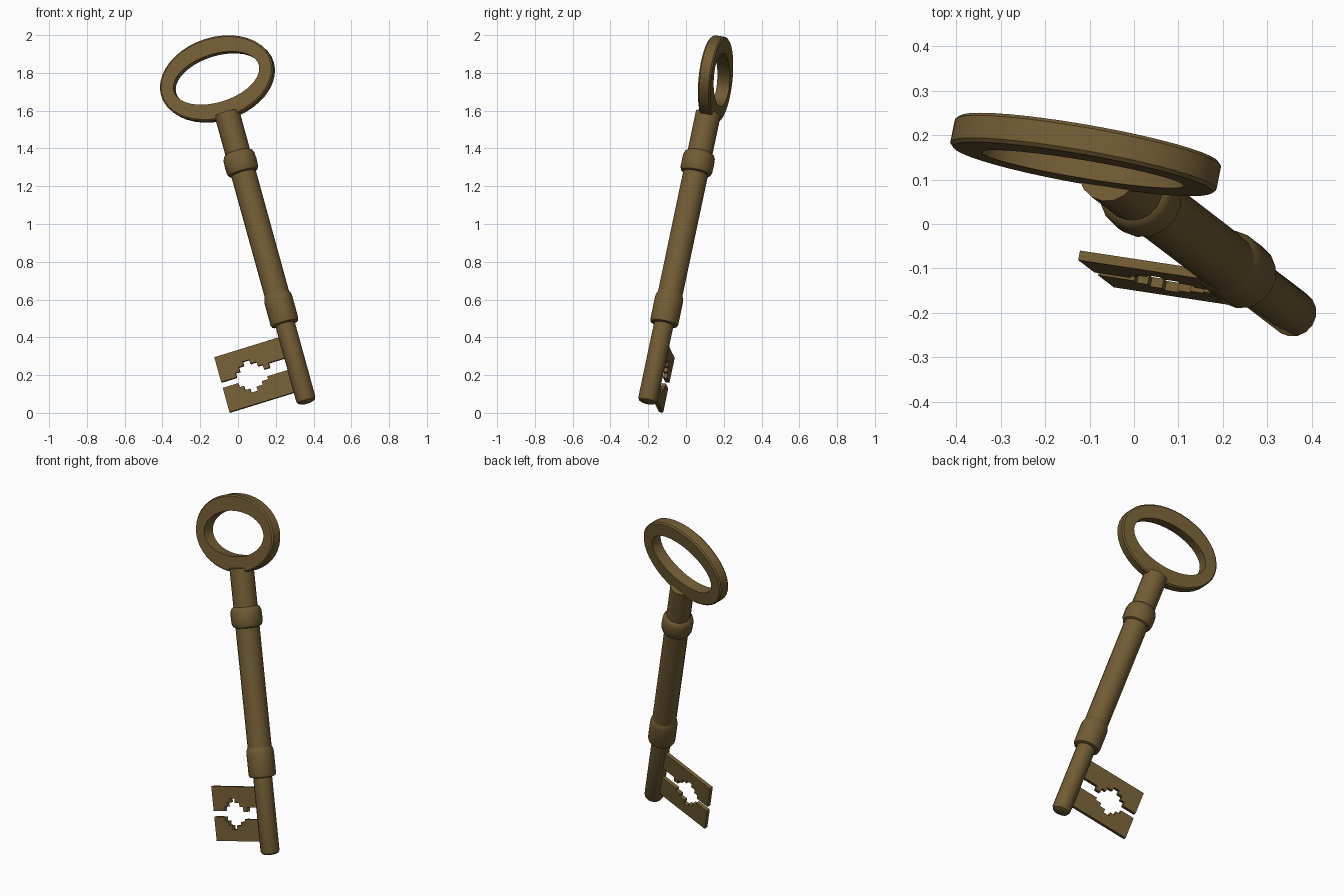
import bpy, bmesh, math
from mathutils import Matrix, Vector

if "Cube" in bpy.data.objects:
    bpy.data.objects.remove(bpy.data.objects["Cube"])

# Key frame: local x = width, local y = into the back, local z = along the shaft
AXIS = Vector((-0.276, 0.211, 1.0)).normalized()
WIDE = Vector((1.0, -0.152, 0.308))
WIDE = (WIDE - AXIS * WIDE.dot(AXIS)).normalized()
BACK = AXIS.cross(WIDE)
TIP = Vector((0.364, -0.205, 0.055))
FRAME = Matrix((WIDE, BACK, AXIS)).transposed().to_4x4()
FRAME.translation = TIP

brass = bpy.data.materials.new("aged_brass")
brass.diffuse_color = (0.165, 0.106, 0.034, 1)
brass.use_nodes = True
brass.node_tree.nodes["Principled BSDF"].inputs["Base Color"].default_value = brass.diffuse_color


def finish(name, bm, smooth=True):
    bmesh.ops.recalc_face_normals(bm, faces=bm.faces)
    me = bpy.data.meshes.new(name)
    bm.to_mesh(me)
    bm.free()
    me.materials.append(brass)
    ob = bpy.data.objects.new(name, me)
    bpy.context.collection.objects.link(ob)
    ob.matrix_world = FRAME
    if smooth:
        bpy.ops.object.select_all(action='DESELECT')
        ob.select_set(True)
        bpy.context.view_layer.objects.active = ob
        bpy.ops.object.shade_smooth_by_angle(angle=math.radians(35))
    return ob


def lathe(name, profile, sides=16):
    """Closed turned part from (radius, height) points."""
    bm = bmesh.new()
    rings = []
    for r, h in profile:
        rings.append([bm.verts.new((r * math.cos(2 * math.pi * i / sides),
                                    r * math.sin(2 * math.pi * i / sides), h))
                      for i in range(sides)])
    for a, b in zip(rings, rings[1:]):
        for i in range(sides):
            j = (i + 1) % sides
            bm.faces.new((a[i], a[j], b[j], b[i]))
    bm.faces.new(rings[0])
    bm.faces.new(rings[-1])
    return finish(name, bm)


def plate(name, outline, thick):
    """Flat plate from an outline in the key plane."""
    bm = bmesh.new()
    f = bm.faces.new([bm.verts.new((x, -thick / 2, z)) for x, z in outline])
    res = bmesh.ops.extrude_face_region(bm, geom=[f])
    bmesh.ops.translate(bm, vec=(0, thick, 0),
                        verts=[v for v in res["geom"] if isinstance(v, bmesh.types.BMVert)])
    return finish(name, bm, False)


# Thin rod with a rounded tip
lathe("tip_rod", [(0.034, 0.0), (0.046, 0.006), (0.053, 0.02), (0.053, 0.47)])

# Main shaft
lathe("shaft", [(0.067, 0.46), (0.068, 1.62)])

# Lower sleeve flaring from the shaft
lathe("lower_sleeve", [(0.060, 0.437), (0.072, 0.441), (0.077, 0.455),
                       (0.077, 0.575), (0.074, 0.592), (0.067, 0.608)])

# Rounded upper collar
lathe("upper_collar", [(0.068, 1.282), (0.079, 1.288), (0.087, 1.306), (0.088, 1.345),
                       (0.086, 1.376), (0.078, 1.394), (0.067, 1.402)])

# Oval bow: chamfered rectangular section swept around an ellipse
bm = bmesh.new()
T, C, N, MID = 0.034, 0.008, 40, 1.813
OUT, INN = (0.311, 0.221), (0.238, 0.130)
section = [(OUT, -C, -T), (OUT, 0, -T + C), (OUT, 0, T - C), (OUT, -C, T), (INN, 0, T), (INN, 0, -T)]
loops = []
for (ax, az), off, y in section:
    loops.append([bm.verts.new(((ax + off) * math.cos(2 * math.pi * i / N), y,
                                MID + (az + off) * math.sin(2 * math.pi * i / N)))
                  for i in range(N)])
for k in range(len(loops)):
    a, b = loops[k], loops[(k + 1) % len(loops)]
    for i in range(N):
        j = (i + 1) % N
        bm.faces.new((a[i], a[j], b[j], b[i]))
finish("bow", bm)


# Bit: two plates whose facing edges are stepped to form the keyway cutout
def stepped(steps, start, end):
    pts, x = [], start
    for h, x2 in steps + [(steps[-1][0], None)]:
        if x2 is None:
            break
        pts += [(x, h), (x2, h)]
        x = x2
    return pts


L, R = -0.411, -0.02
upper = stepped([(0.239, -0.325), (0.264, -0.30), (0.288, -0.272), (0.311, -0.235),
                 (0.288, -0.200), (0.264, -0.172), (0.238, -0.140), (0.263, R)], L, R)
lower = stepped([(0.207, -0.325), (0.184, -0.30), (0.160, -0.272), (0.137, -0.235),
                 (0.160, -0.200), (0.180, -0.165), (0.196, R)], L, R)
plate("bit_upper", upper + [(R, 0.379), (L, 0.379)], 0.022)
plate("bit_lower", lower + [(R, 0.071), (L, 0.071)], 0.022)
